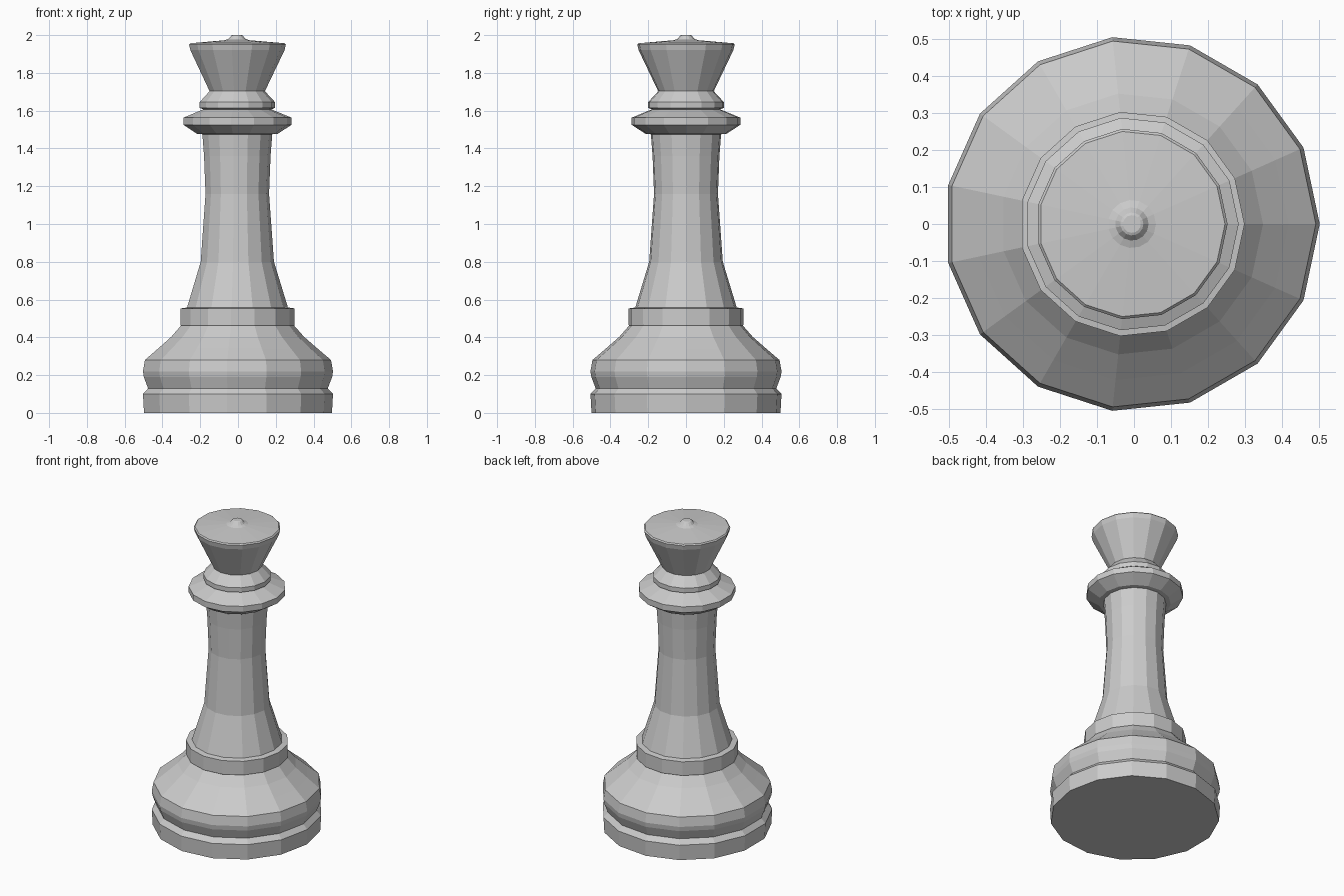
import bpy
from math import cos, sin, tau

if "Cube" in bpy.data.objects:
    bpy.data.objects.remove(bpy.data.objects["Cube"])

SIDES = 15
AXIS_X = -0.0056  # odd side count: shift so the bounding box is centred

# (radius, height) outline from the bottom to the top
foot = [(0.503, 0.0), (0.5085, 0.10), (0.481, 0.13)]
bulge = [(0.504, 0.19), (0.5086, 0.22), (0.498, 0.28), (0.425, 0.342), (0.355, 0.403), (0.303, 0.462)]
collar = [(0.305, 0.465), (0.305, 0.553), (0.27, 0.558)]
stem = [(0.196, 0.80), (0.170, 1.16), (0.178, 1.36), (0.187, 1.475)]
ring = [(0.215, 1.477), (0.289, 1.525), (0.289, 1.563), (0.182, 1.607)]
neck = [(0.202, 1.615), (0.202, 1.645), (0.148, 1.703)]
crown = [(0.252, 1.92), (0.259, 1.95), (0.252, 1.957)]
knob = [(0.065, 1.973), (0.045, 1.98), (0.031, 1.997), (0.024, 2.0)]


def lathe(name, profile):
    """Revolve an outline into a closed, flat-faced solid."""
    verts = [(AXIS_X + r * cos(tau * i / SIDES), r * sin(tau * i / SIDES), z)
             for r, z in profile for i in range(SIDES)]
    faces = []
    for k in range(len(profile) - 1):
        a, b = k * SIDES, (k + 1) * SIDES
        for i in range(SIDES):
            j = (i + 1) % SIDES
            faces.append((a + i, a + j, b + j, b + i))
    last = (len(profile) - 1) * SIDES
    faces.append(tuple(reversed(range(SIDES))))
    faces.append(tuple(range(last, last + SIDES)))
    mesh = bpy.data.meshes.new(name)
    mesh.from_pydata(verts, [], faces)
    mesh.update()
    obj = bpy.data.objects.new(name, mesh)
    bpy.context.collection.objects.link(obj)
    return obj


# One continuous turned piece
lathe("turned_chess_piece", foot + bulge + collar + stem + ring + neck + crown + knob)
